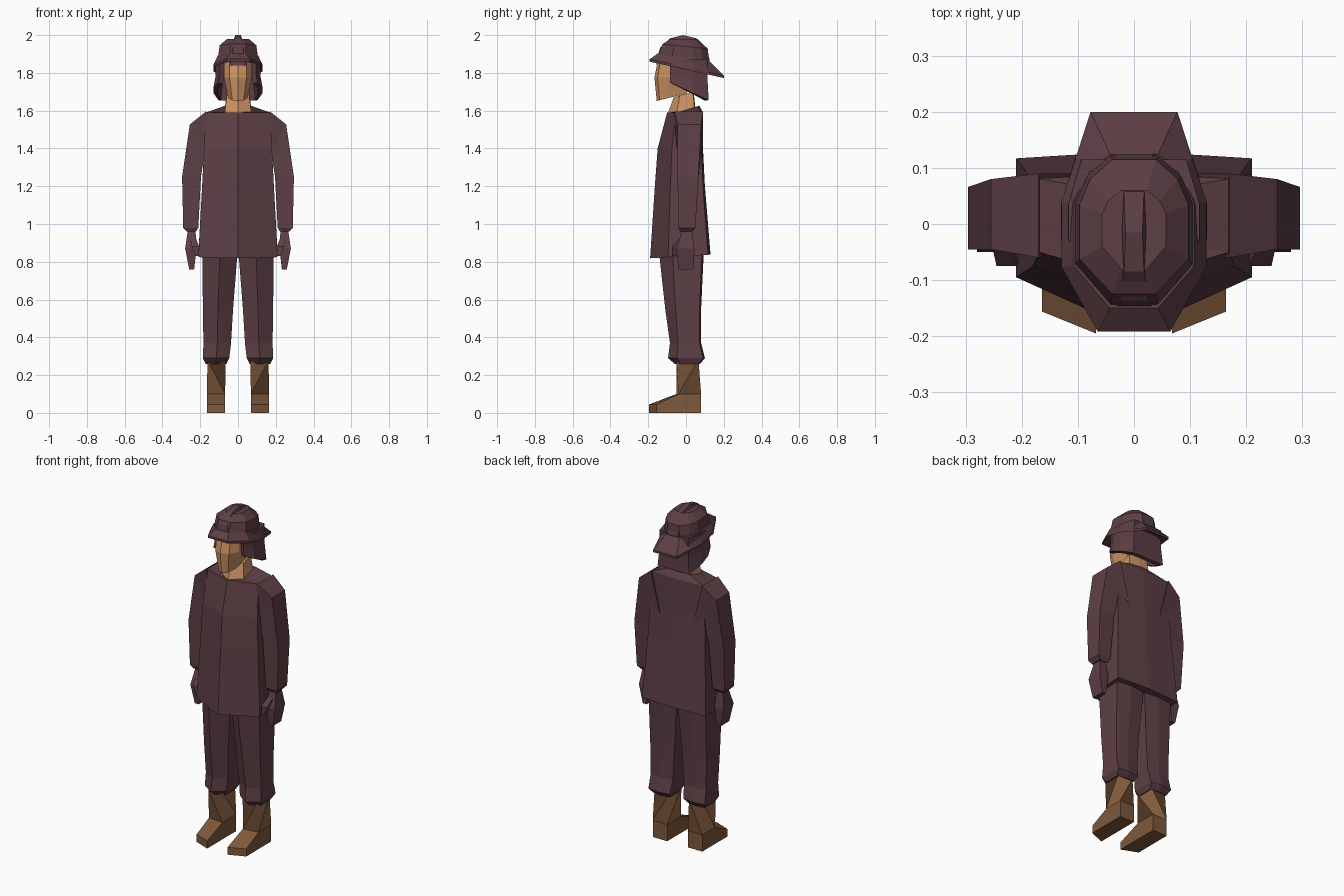
import bpy, bmesh
from math import sin, cos, pi

cube = bpy.data.objects.get("Cube")
if cube:
    bpy.data.objects.remove(cube)


def material(name, red, green, blue):
    mat = bpy.data.materials.new(name)
    mat.use_nodes = True
    color = (red, green, blue, 1)
    mat.diffuse_color = color
    mat.node_tree.nodes["Principled BSDF"].inputs["Base Color"].default_value = color
    return mat


CLOTH = material("dark plum cloth", red=.11, green=.05, blue=.06)
SKIN = material("skin", red=.62, green=.3, blue=.13)
LEATHER = material("brown leather", red=.21, green=.1, blue=.045)


def mirrored(half):
    """Complete an outline from its +x half, listed front to back."""
    return half + [(-x, y) for x, y in reversed(half) if x > 0]


# Unit outlines: x scales by width, y by front or back depth
BODY = mirrored([(0, -1), (1, -.5), (1, .9), (0, 1)])
BOX = mirrored([(1, -1), (1, 1)])
FOOT = [(-1, -1), (1, -.8), (1, 1), (-1, 1)]
FACE = mirrored([(0, -1), (.6, -.9), (1, -.6), (1, 1)])
HAT = mirrored([(.4, -1), (1, -.5), (1, .3), (.8, .7), (.4, 1)])
BRIM = mirrored([(.5, -1), (1, -.4), (1, .2), (.8, .6), (.6, 1)])
GUARD = mirrored([(.8, -1), (1, -.3), (1, .3), (.8, 1)])


def ring(outline, z, width, front, back, x=0, tilt=0, lean=0):
    """Cross-section; tilt slopes it along y, lean slopes it along x."""
    points = []
    for u, v in outline:
        y = v * back if v > 0 else -v * front
        points.append((x + u * width, y, z + tilt * y + lean * u * width))
    return points


def loft(name, rings, mat, solid=True):
    """Join rings with flat faces; a part that is not solid stays open."""
    bm = bmesh.new()
    rows = [[bm.verts.new(point) for point in points] for points in rings]
    count = len(rows[0])
    for low, high in zip(rows, rows[1:]):
        for i in range(count if solid else count - 1):
            j = (i + 1) % count
            bm.faces.new((low[i], low[j], high[j], high[i]))
    if solid:
        bm.faces.new(rows[0])
        bm.faces.new(rows[-1])
    bmesh.ops.recalc_face_normals(bm, faces=bm.faces)
    mesh = bpy.data.meshes.new(name)
    bm.to_mesh(mesh)
    bm.free()
    mesh.materials.append(mat)
    obj = bpy.data.objects.new(name, mesh)
    bpy.context.collection.objects.link(obj)
    return obj


def pair(name, rings, mat):
    """Make the left part and its mirrored right twin."""
    loft("left_" + name, rings, mat)
    loft("right_" + name, [[(-x, y, z) for x, y, z in points] for points in rings], mat)


# Tunic, from hem to collar
loft("tunic", [
    ring(BODY, z=.83, width=.21, front=-.19, back=.13, tilt=.06),
    ring(BODY, z=1.2, width=.19, front=-.165, back=.1),
    ring(BODY, z=1.4, width=.18, front=-.15, back=.09),
    ring(BODY, z=1.59, width=.17, front=-.1, back=.09),
    ring(BODY, z=1.605, width=.075, front=-.07, back=.07, tilt=.3),
], CLOTH)

# Sleeves, from shoulder to cuff
pair("sleeve", [
    ring(BOX, z=1.475, width=.03, front=-.06, back=.09, x=.14, lean=4),
    ring(BOX, z=1.455, width=.04, front=-.045, back=.08, x=.215, lean=1.8),
    ring(BOX, z=1.25, width=.05, front=-.045, back=.066, x=.246),
    ring(BOX, z=.98, width=.04, front=-.04, back=.05, x=.25),
    ring(BOX, z=.96, width=.025, front=-.03, back=.035, x=.247),
], CLOTH)

# Gloved hands
pair("glove", [
    ring(BOX, z=.97, width=.02, front=-.02, back=.03, x=.245),
    ring(BOX, z=.87, width=.03, front=-.05, back=.045, x=.25),
    ring(BOX, z=.76, width=.013, front=-.04, back=.04, x=.245),
], CLOTH)
pair("thumb", [
    ring(BOX, z=.93, width=.015, front=-.03, back=0, x=.24),
    ring(BOX, z=.88, width=.02, front=-.075, back=-.03, x=.225),
    ring(BOX, z=.83, width=.01, front=-.075, back=-.045, x=.215),
], CLOTH)

# Trousers, from waist to tucked cuff
pair("trouser_leg", [
    ring(BODY, z=.87, width=.094, front=-.145, back=.095, x=.095),
    ring(BODY, z=.55, width=.08, front=-.11, back=.08, x=.106),
    ring(BODY, z=.37, width=.073, front=-.085, back=.08, x=.11),
    ring(BODY, z=.29, width=.07, front=-.095, back=.1, x=.116),
    ring(BODY, z=.26, width=.055, front=-.06, back=.075, x=.116),
], CLOTH)

# Boots, from sole to shaft
pair("boot", [
    ring(FOOT, z=0, width=.048, front=-.195, back=.08, x=.116),
    ring(FOOT, z=.045, width=.048, front=-.195, back=.08, x=.116),
    ring(FOOT, z=.1, width=.048, front=-.05, back=.08, x=.116),
    ring(BOX, z=.28, width=.048, front=-.05, back=.066, x=.114),
], LEATHER)

# Neck and head
loft("neck", [
    ring(BODY, z=1.6, width=.07, front=-.1, back=.05, tilt=.25),
    ring(BODY, z=1.69, width=.06, front=-.065, back=.04, tilt=.3),
], SKIN)
loft("head", [
    ring(FACE, z=1.69, width=.05, front=-.155, back=0, tilt=.25),
    ring(FACE, z=1.775, width=.075, front=-.167, back=.06),
    ring(FACE, z=1.86, width=.075, front=-.15, back=.07),
], SKIN)

# Neck guard: an open shell hanging around the sides and back
guard = loft("neck_guard", [
    ring(GUARD, z=1.87, width=.117, front=-.085, back=.115),
    ring(GUARD, z=1.77, width=.12, front=-.085, back=.115, tilt=-.2),
    ring(GUARD, z=1.71, width=.13, front=-.085, back=.12, tilt=-.45),
], CLOTH, solid=False)
shell = guard.modifiers.new("thickness", "SOLIDIFY")
shell.thickness = .025
shell.offset = -1

# Hat: a brim sloping down to a long tail, and a faceted crown
loft("hat_brim", [
    ring(HAT, z=1.88, width=.107, front=-.15, back=.125, tilt=-.15),
    ring(BRIM, z=1.83, width=.129, front=-.192, back=.2, tilt=-.22),
    ring(BRIM, z=1.817, width=.129, front=-.192, back=.2, tilt=-.22),
    ring(HAT, z=1.84, width=.107, front=-.15, back=.125, tilt=-.15),
], CLOTH)
loft("hat_crown", [
    ring(HAT, z=1.86, width=.107, front=-.15, back=.125, tilt=-.15),
    ring(HAT, z=1.94, width=.097, front=-.125, back=.115, tilt=-.1),
    ring(HAT, z=1.98, width=.057, front=-.08, back=.06),
], CLOTH)

# Raised ridge arching over the crown from front to back
arch = []
for step in range(7):
    angle = step * pi / 6
    y, z = -.015 - .14 * cos(angle), 1.87 + .13 * sin(angle)
    top = .035 - .02 * sin(angle)
    foot = top + .01
    arch.append([(-foot, y, z - .03), (-top, y, z), (top, y, z), (foot, y, z - .03)])
loft("hat_ridge", arch, CLOTH)
